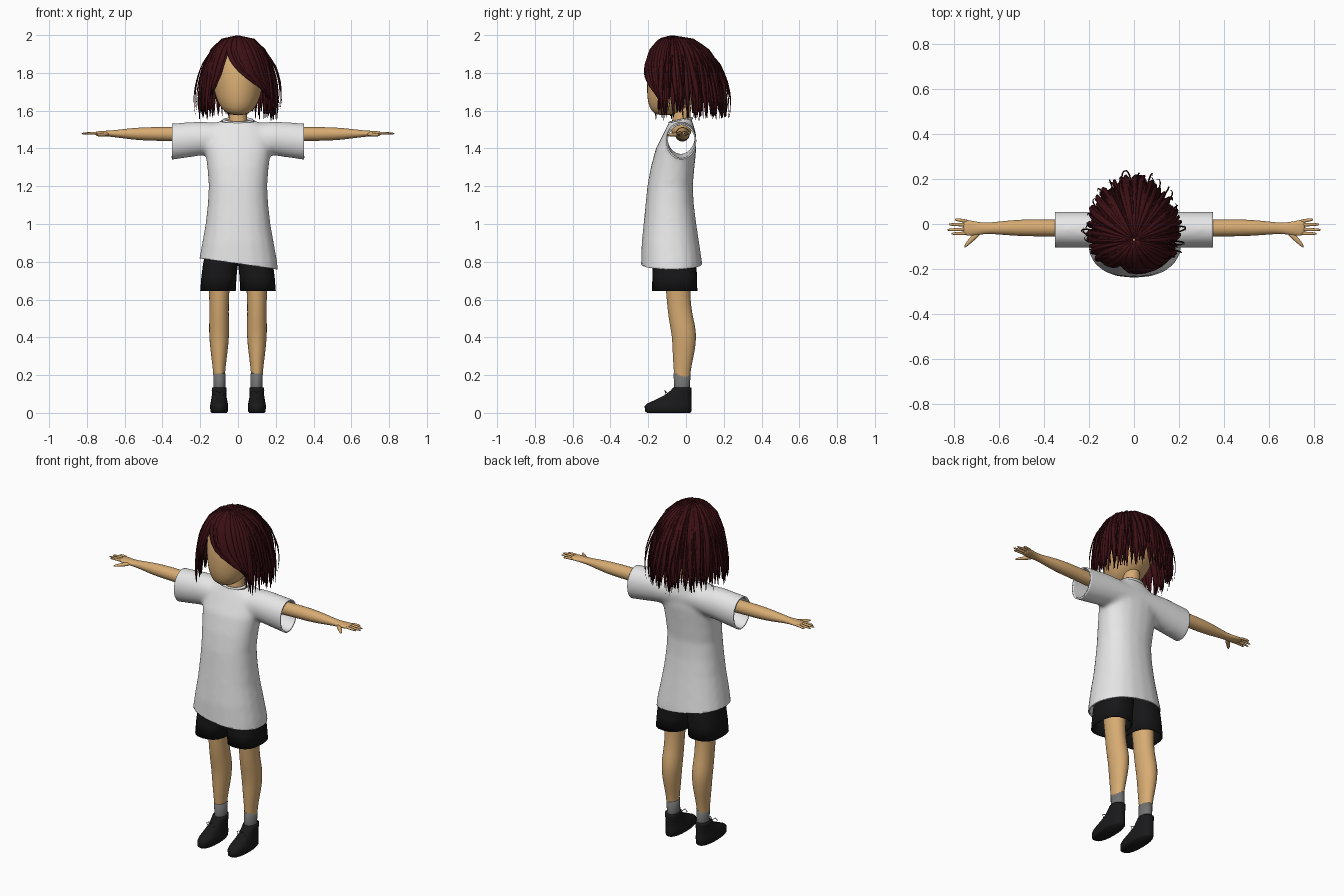
import bpy, bmesh, math, random
from mathutils import Vector

random.seed(4)
cube = bpy.data.objects.get("Cube")
if cube:
    bpy.data.objects.remove(cube, do_unlink=True)


def material(name, colour):
    m = bpy.data.materials.new(name)
    m.use_nodes = True
    m.diffuse_color = (*colour, 1)
    bsdf = next(n for n in m.node_tree.nodes if n.type == 'BSDF_PRINCIPLED')
    bsdf.inputs["Base Color"].default_value = (*colour, 1)
    bsdf.inputs["Roughness"].default_value = 0.8
    return m


SKIN = material("skin", (0.68, 0.41, 0.17))
WHITE = material("shirt white", (0.8, 0.8, 0.8))
BLACK = material("black cloth", (0.008, 0.008, 0.009))
SHOE = material("shoe black", (0.01, 0.01, 0.011))
GREY = material("sock grey", (0.17, 0.17, 0.17))
HAIR = material("dark red hair", (0.045, 0.005, 0.007))


def ring(c, u, v, n=20, power=2.0):
    """Superellipse of points around c, spanned by u and v."""
    def f(a):
        return math.copysign(abs(a) ** (2 / power), a)
    c, u, v = Vector(c), Vector(u), Vector(v)
    return [c + u * f(math.cos(k * math.tau / n)) + v * f(math.sin(k * math.tau / n))
            for k in range(n)]


def loft(bm, rings, cap_start=True, cap_end=True):
    rows = [[bm.verts.new(p) for p in r] for r in rings]
    n = len(rows[0])
    for a, b in zip(rows, rows[1:]):
        for k in range(n):
            bm.faces.new((a[k], a[(k + 1) % n], b[(k + 1) % n], b[k]))
    if cap_start:
        bm.faces.new(rows[0][::-1])
    if cap_end:
        bm.faces.new(rows[-1])


def finish(bm, name, mat, subsurf=0):
    bmesh.ops.recalc_face_normals(bm, faces=bm.faces[:])
    for f in bm.faces:
        f.smooth = True
    me = bpy.data.meshes.new(name)
    bm.to_mesh(me)
    bm.free()
    me.materials.append(mat)
    ob = bpy.data.objects.new(name, me)
    bpy.context.collection.objects.link(ob)
    if subsurf:
        mod = ob.modifiers.new("smooth", 'SUBSURF')
        mod.levels = mod.render_levels = subsurf
    return ob


def upright(rows, x=0, power=2.0):
    """Horizontal rings from rows of height, half width, front y, back y."""
    return [ring((x, (f + b) / 2, z), (w, 0, 0), (0, (b - f) / 2, 0), power=power)
            for z, w, f, b in rows]


def tube(bm, points, radii, flat=1.0, n=8):
    """Tapered tube running mostly sideways, flattened in height."""
    pts = [Vector(p) for p in points]
    rings = []
    for k, (p, r) in enumerate(zip(pts, radii)):
        t = (pts[min(k + 1, len(pts) - 1)] - pts[max(k - 1, 0)]).normalized()
        side = t.cross(Vector((0, 0, 1))).normalized()
        rings.append(ring(p, side * r, side.cross(t) * r * flat, n))
    loft(bm, rings)


# Head and neck
bm = bmesh.new()
loft(bm, upright([(1.575, .035, -.15, -.07), (1.595, .075, -.185, -.03), (1.64, .108, -.203, .05),
                  (1.70, .128, -.21, .10), (1.78, .14, -.207, .125), (1.86, .14, -.19, .125),
                  (1.92, .115, -.155, .10), (1.965, .06, -.10, .05)]))
finish(bm, "head", SKIN, 1)
bm = bmesh.new()
loft(bm, upright([(1.46, .07, -.09, .04), (1.53, .052, -.075, .025), (1.58, .046, -.07, .025),
                  (1.66, .046, -.07, .03)]))
finish(bm, "neck", SKIN, 1)

# Shirt: body and sleeves fused, then cut open at hem, cuffs and neck
bm = bmesh.new()
loft(bm, upright([(.68, .22, -.242, .092), (.80, .208, -.238, .085), (.90, .19, -.235, .07),
                  (1.0, .172, -.225, .055), (1.1, .161, -.215, .042), (1.2, .155, -.205, .036),
                  (1.3, .163, -.187, .045), (1.4, .176, -.16, .055), (1.47, .172, -.125, .052),
                  (1.51, .155, -.105, .045), (1.535, .12, -.09, .036), (1.548, .08, -.087, .03),
                  (1.6, .072, -.085, .028)], power=2.3))
loft(bm, [ring((x, -.025, z), (0, .081, 0), (0, 0, r)) for x, z, r in
          [(-.42, 1.434, .098), (-.35, 1.436, .097), (-.2, 1.452, .091), (0, 1.46, .07),
           (.2, 1.452, .091), (.35, 1.436, .097), (.42, 1.434, .098)]])
shirt = finish(bm, "shirt", WHITE)
mod = shirt.modifiers.new("fuse", 'REMESH')
mod.mode = 'VOXEL'
mod.voxel_size = 0.012
mod = shirt.modifiers.new("relax", 'SMOOTH')
mod.factor = 0.5
mod.iterations = 10
depsgraph = bpy.context.evaluated_depsgraph_get()
fused = bpy.data.meshes.new_from_object(shirt.evaluated_get(depsgraph))
shirt.modifiers.clear()
shirt.data = fused
bm = bmesh.new()
bm.from_mesh(fused)
for co, no in [((0, 0, .79), (-.14, 0, -1)), ((.35, 0, 0), (1, 0, 0)),
               ((-.35, 0, 0), (-1, 0, 0)), ((0, -.03, 1.548), (0, -.2, 1))]:
    bmesh.ops.bisect_plane(bm, geom=bm.verts[:] + bm.edges[:] + bm.faces[:],
                           plane_co=co, plane_no=no, clear_outer=True)
for f in bm.faces:
    f.smooth = True
    f.material_index = 0
bm.to_mesh(fused)
bm.free()
if not fused.materials:
    fused.materials.append(WHITE)
mod = shirt.modifiers.new("cloth", 'SOLIDIFY')
mod.thickness = 0.008
mod.offset = -1

# Collar band
bpy.ops.mesh.primitive_torus_add(major_radius=.072, minor_radius=.008, major_segments=32,
                                 minor_segments=8, location=(0, -.028, 1.547), rotation=(.2, 0, 0))
collar = bpy.context.object
collar.name = "collar"
collar.scale = (1.05, .82, 1)
collar.data.materials.append(WHITE)
bpy.ops.object.shade_smooth()

for s, label in ((1, "left"), (-1, "right")):
    # Shorts leg, open below
    bm = bmesh.new()
    rows = [(.645, .012, .2, -.18, .06), (.72, .008, .194, -.178, .058),
            (.79, 0, .185, -.175, .055), (.88, -.01, .165, -.165, .045), (.98, -.02, .14, -.15, .02)]
    loft(bm, [ring((s * (a + b) / 2, (f + k) / 2, z), ((b - a) / 2, 0, 0), (0, (k - f) / 2, 0),
                   power=2.5) for z, a, b, f, k in rows], cap_start=False)
    shorts = finish(bm, label + "_shorts_leg", BLACK)
    mod = shorts.modifiers.new("cloth", 'SOLIDIFY')
    mod.thickness = 0.008
    mod.offset = -1

    # Leg, sock and shoe
    bm = bmesh.new()
    loft(bm, upright([(.10, .029, -.06, .018), (.20, .03, -.063, .021), (.26, .037, -.068, .032),
                      (.33, .046, -.072, .048), (.40, .053, -.074, .056), (.46, .054, -.085, .05),
                      (.53, .051, -.097, .032), (.62, .053, -.104, .022), (.72, .06, -.115, .025),
                      (.85, .066, -.12, .03)], x=s * .1))
    finish(bm, label + "_leg", SKIN, 1)
    bm = bmesh.new()
    loft(bm, upright([(.09, .034, -.064, .022), (.14, .032, -.063, .021), (.208, .033, -.066, .024),
                      (.21, .03, -.062, .02)], x=s * .098))
    finish(bm, label + "_sock", GREY)
    bm = bmesh.new()
    loft(bm, upright([(0, .04, -.205, .022), (.008, .046, -.217, .028), (.035, .048, -.219, .03),
                      (.05, .046, -.205, .029), (.07, .042, -.16, .028), (.095, .038, -.11, .028),
                      (.12, .039, -.08, .029), (.135, .038, -.068, .028)], x=s * .1, power=2.3))
    finish(bm, label + "_shoe", SHOE)
    bm = bmesh.new()
    for k in (-1, 1):
        x = s * .1
        tube(bm, [(x, -.1, .105), (x + k * .015, -.112, .118), (x + k * .032, -.108, .108),
                  (x + k * .02, -.112, .094)], [.0022] * 4, n=5)
    finish(bm, label + "_shoelace", GREY)

    # Arm with palm, fingers and thumb
    bm = bmesh.new()
    loft(bm, [ring((s * x, y, z), (0, ry, 0), (0, 0, rz), 16) for x, y, z, ry, rz in
              [(.2, -.02, 1.472, .044, .042), (.35, -.018, 1.476, .037, .038),
               (.45, -.017, 1.477, .039, .037), (.53, -.017, 1.477, .036, .034),
               (.60, -.018, 1.478, .029, .026), (.66, -.019, 1.478, .024, .018),
               (.70, -.02, 1.479, .031, .015), (.74, -.017, 1.48, .036, .012),
               (.76, -.014, 1.48, .034, .008)]])
    for y0, x1, y1 in [(-.041, .81, -.043), (-.023, .828, -.026), (-.004, .822, -.002),
                       (.012, .795, .02)]:
        tube(bm, [(s * .735, y0, 1.48), (s * .77, (y0 + y1) / 2, 1.482), (s * (x1 - .006), y1, 1.479),
                  (s * x1, y1, 1.478)], [.009, .0085, .0065, .003], .85)
    tube(bm, [(s * .685, -.035, 1.476), (s * .715, -.062, 1.473), (s * .742, -.09, 1.471),
              (s * .752, -.104, 1.47)], [.014, .013, .009, .004], .85)
    finish(bm, label + "_arm", SKIN, 1)

# Hair: flat locks running from the crown over the skull and down
PROFILE = [(.03, 1.993), (.45, 1.975), (.75, 1.92), (.93, 1.84), (1.0, 1.75), (1.06, 1.65), (1.07, 1.55)]


def lock(bm, start, end, length, width, scale=1.0, flare=0.0, steps=13):
    """One lock; angles in degrees from the front, turning from start to end."""
    pts = []
    for k in range(steps):
        t = k / (steps - 1)
        g = min(t * length, .999) * (len(PROFILE) - 1)
        i = int(g)
        r, z = (a + (b - a) * (g - i) for a, b in zip(PROFILE[i], PROFILE[i + 1]))
        r *= scale * (1 + flare * math.sin(math.pi * max(0, t - .4) / .75))
        a = math.radians(start + (end - start) * t ** 3)
        depth = .19 if math.cos(a) > 0 else .19 + .035 * -math.cos(a)
        y0 = -.03 - .04 * (1 - t) ** 2
        pts.append(Vector((r * .19 * math.sin(a), y0 - r * depth * math.cos(a),
                           z - .15 * (1 - scale))))
    rings = []
    for k, p in enumerate(pts):
        t = k / (steps - 1)
        along = (pts[min(k + 1, steps - 1)] - pts[max(k - 1, 0)]).normalized()
        side = along.cross(p - Vector((0, -.03, 1.7))).normalized()
        w = width * min(1, .3 + 1.8 * t, .12 + 3.5 * (1 - t))
        rings.append(ring(p, side * w, side.cross(along) * min(w, .006), 6))
    loft(bm, rings)


bm = bmesh.new()
rnd = random.uniform
for k in range(38):
    a = 56 + k * 248 / 37
    lock(bm, a, a + rnd(-4, 4), rnd(.9, .98), .017, .94)
for k in range(56):
    a = 52 + k * 256 / 55 + rnd(-2, 2)
    lock(bm, a, a + rnd(-8, 8), rnd(.9, 1), rnd(.009, .015), rnd(.97, 1.01), rnd(-.02, .08))
finish(bm, "back_and_side_hair", HAIR)

# Fringe parted off centre, swept to both sides
bm = bmesh.new()
for k in range(22):
    f = k / 21
    lock(bm, -26 + 84 * f, 45 + 20 * f, .73 + .14 * f + rnd(-.02, .02), .014, rnd(.98, 1.02))
for k in range(12):
    f = k / 11
    lock(bm, -24 - 34 * f, -42 - 20 * f, .75 + .1 * f + rnd(-.03, .03), .013, rnd(.98, 1.02))
finish(bm, "fringe", HAIR)

# Loose thin strands
bm = bmesh.new()
for k in range(26):
    a = 65 + k * 230 / 25 + rnd(-4, 4)
    lock(bm, a, a + rnd(-12, 12), rnd(.88, 1), .0035, 1.01, rnd(.06, .17))
finish(bm, "loose_strands", HAIR)
